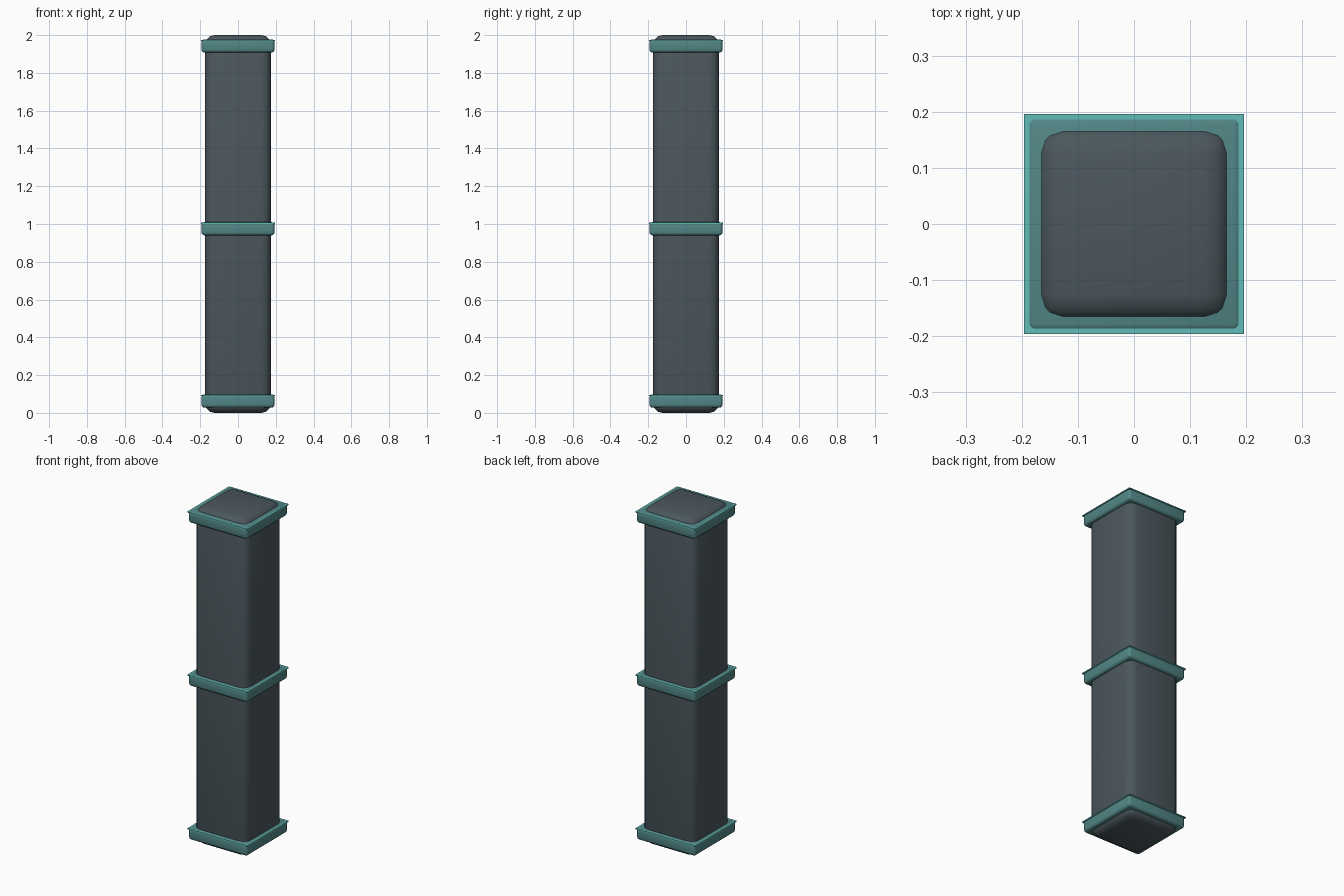
import bpy, math

if "Cube" in bpy.data.objects:
    bpy.data.objects.remove(bpy.data.objects["Cube"])

def material(name, col):
    m = bpy.data.materials.new(name)
    m.diffuse_color = (*col, 1)
    m.use_nodes = True
    m.node_tree.nodes["Principled BSDF"].inputs["Base Color"].default_value = m.diffuse_color
    return m

dark = material("dark_slate", (0.07, 0.095, 0.11))
teal = material("teal", (0.085, 0.24, 0.24))
light = material("light_teal", (0.12, 0.5, 0.48))

def box(name, half, z0, z1, mat, bevel=0, segments=3):
    bpy.ops.mesh.primitive_cube_add(size=1, location=(0, 0, (z0 + z1) / 2))
    ob = bpy.context.object
    ob.name = name
    ob.scale = (half * 2, half * 2, z1 - z0)
    bpy.ops.object.transform_apply(location=False, rotation=False, scale=True)
    ob.data.materials.append(mat)
    if bevel:
        b = ob.modifiers.new("bevel", 'BEVEL')
        b.width = bevel
        b.segments = segments
        bpy.ops.object.modifier_apply(modifier="bevel")
        bpy.ops.object.shade_smooth_by_angle(angle=math.radians(35))
    return ob

# Rounded square post
box("post_body", 0.175, 0, 2, dark, 0.05)

# Three collars, each with a thin bright trim just under its top
for label, z in (("lower", 0.028), ("middle", 0.94), ("upper", 1.908)):
    box(label + "_collar", 0.193, z, z + 0.07, teal, 0.015)
    box(label + "_trim", 0.196, z + 0.061, z + 0.067, light)
